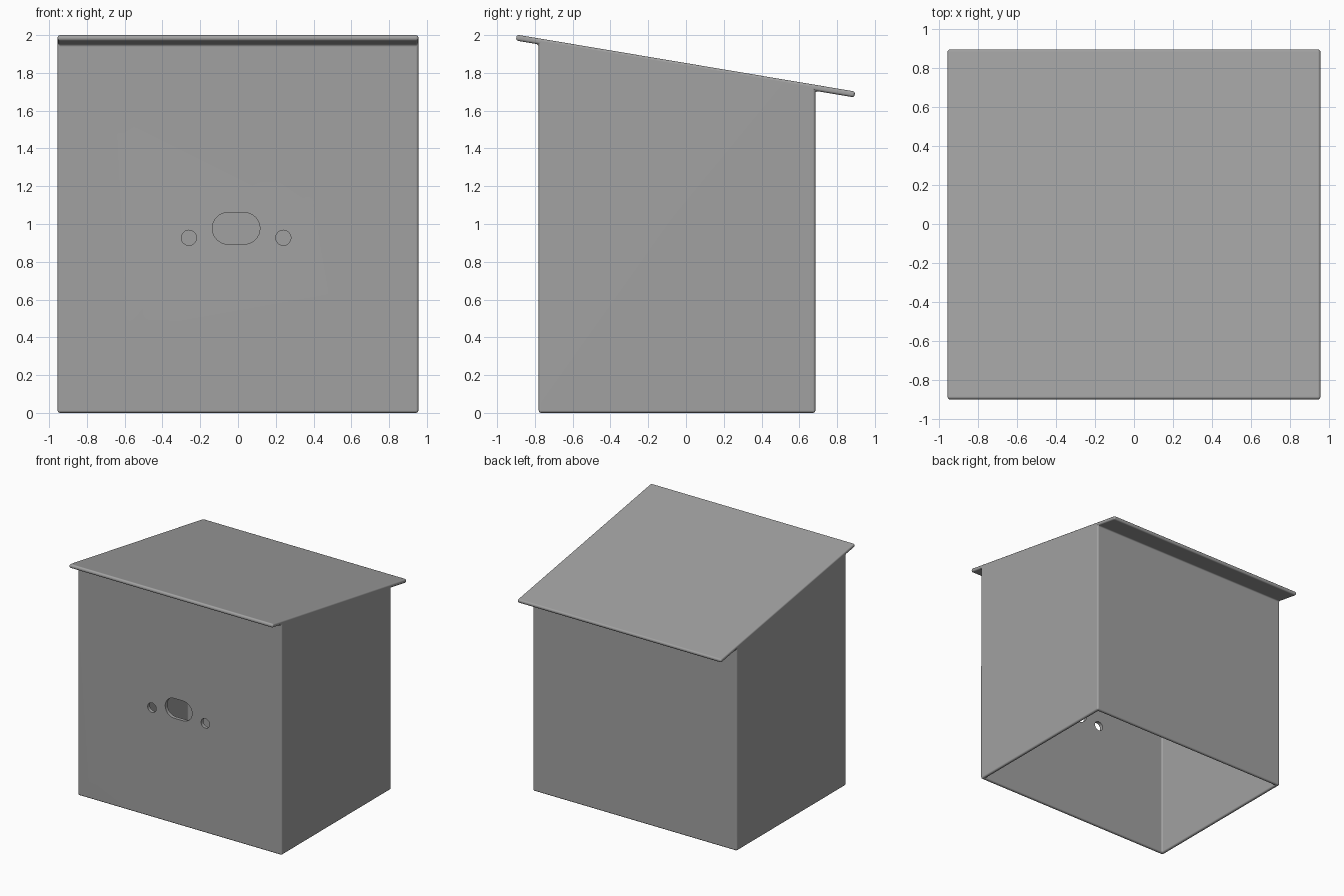
import bpy, bmesh, math

if "Cube" in bpy.data.objects:
    bpy.data.objects.remove(bpy.data.objects["Cube"])

HALF_X = 0.955
WALL = 0.03
FRONT, BACK = -0.78, 0.685
SLOPE = 0.168


def roof_z(y):
    return 2.003 - SLOPE * (y + 0.9)


def activate(obj):
    bpy.ops.object.select_all(action='DESELECT')
    obj.select_set(True)
    bpy.context.view_layer.objects.active = obj


def make_object(name, bm):
    bmesh.ops.recalc_face_normals(bm, faces=bm.faces)
    mesh = bpy.data.meshes.new(name)
    bm.to_mesh(mesh)
    bm.free()
    obj = bpy.data.objects.new(name, mesh)
    bpy.context.collection.objects.link(obj)
    return obj


def extrude_x(bm, profile, half, skip):
    """Sweep a (y, z) profile along x, leaving out one side face."""
    left = [bm.verts.new((-half, y, z)) for y, z in profile]
    right = [bm.verts.new((half, y, z)) for y, z in profile]
    bm.faces.new(left)
    bm.faces.new(right)
    n = len(profile)
    for i in range(n):
        if i != skip:
            j = (i + 1) % n
            bm.faces.new((left[i], left[j], right[j], right[i]))
    return [left[0], left[1], right[1], right[0]]


# Hollow box with overhanging sloped roof, open at the bottom
bm = bmesh.new()
outer = [(FRONT, 0), (BACK, 0),
         (BACK, roof_z(BACK) - 0.032), (0.891, roof_z(0.891) - 0.032),
         (0.896, roof_z(0.896)), (-0.896, roof_z(-0.896)),
         (-0.901, roof_z(-0.901) - 0.032), (FRONT, roof_z(FRONT) - 0.032)]
y0, y1 = FRONT + WALL, BACK - WALL
inner = [(y0, 0), (y1, 0), (y1, roof_z(y1) - 0.034), (y0, roof_z(y0) - 0.034)]
rim_out = extrude_x(bm, outer, HALF_X, 0)
rim_in = extrude_x(bm, inner, HALF_X - WALL, 0)
for i in range(4):
    j = (i + 1) % 4
    bm.faces.new((rim_out[i], rim_out[j], rim_in[j], rim_in[i]))
house = make_object("box_with_sloped_roof", bm)

activate(house)
bevel = house.modifiers.new("rounded_edges", 'BEVEL')
bevel.width = 0.013
bevel.segments = 3
bevel.limit_method = 'ANGLE'
bevel.angle_limit = math.radians(40)
bpy.ops.object.modifier_apply(modifier=bevel.name)


# Oval opening and two round holes in the front wall
def cut_hole(cx, cz, radius, half_straight=0.0, steps=16):
    bm = bmesh.new()
    outline = []
    for side in (1, -1):
        for k in range(steps + (1 if half_straight else 0)):
            a = -math.pi / 2 + math.pi * k / steps
            outline.append((cx + side * (half_straight + radius * math.cos(a)),
                            cz + side * radius * math.sin(a)))
    face = bm.faces.new([bm.verts.new((x, FRONT - 0.05, z)) for x, z in outline])
    ext = bmesh.ops.extrude_face_region(bm, geom=[face])
    moved = [v for v in ext['geom'] if isinstance(v, bmesh.types.BMVert)]
    bmesh.ops.translate(bm, verts=moved, vec=(0, 0.15, 0))
    cutter = make_object("hole_cutter", bm)
    cutter.hide_render = True
    activate(house)
    cut = house.modifiers.new("hole", 'BOOLEAN')
    cut.operation = 'DIFFERENCE'
    cut.solver = 'EXACT'
    cut.object = cutter
    bpy.ops.object.modifier_apply(modifier=cut.name)
    bpy.data.objects.remove(cutter, do_unlink=True)


cut_hole(-0.01, 0.977, 0.084, 0.042)
for x in (-0.26, 0.24):
    cut_hole(x, 0.927, 0.04)

# Plain grey finish
grey = bpy.data.materials.new("grey")
grey.diffuse_color = (0.36, 0.36, 0.36, 1)
grey.use_nodes = True
grey.node_tree.nodes["Principled BSDF"].inputs["Base Color"].default_value = grey.diffuse_color
house.data.materials.clear()
house.data.materials.append(grey)

activate(house)
bpy.ops.object.shade_smooth_by_angle(angle=math.radians(40))
normals = house.modifiers.new("flat_panels", 'WEIGHTED_NORMAL')
normals.keep_sharp = True
